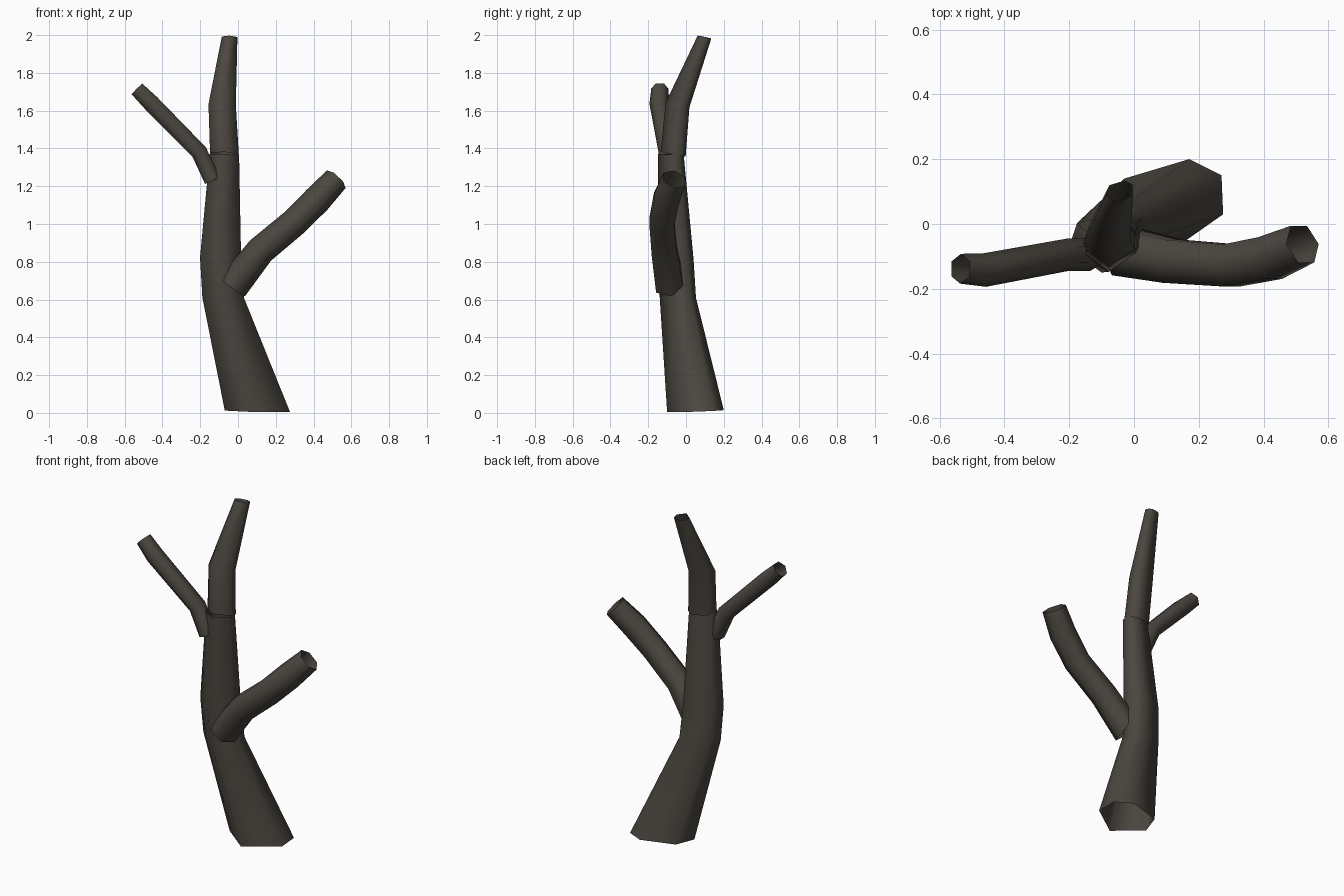
import bpy, math
from mathutils import Vector

if "Cube" in bpy.data.objects:
    bpy.data.objects.remove(bpy.data.objects["Cube"])

bark = bpy.data.materials.new("dark bark")
bark.diffuse_color = (0.07, 0.061, 0.05, 1)
bark.use_nodes = True
bark.node_tree.nodes["Principled BSDF"].inputs["Base Color"].default_value = bark.diffuse_color

# Irregular six-sided trunk outline, relative to its centre
OUTLINE = [(.07, .15), (.17, .10), (.175, -.02), (-.01, -.15), (-.17, -.03), (-.13, .09)]


def skin(name, rings):
    """Join equal-sized rings of points into an open, smooth-shaded tube."""
    n = len(rings[0])
    verts = [p for ring in rings for p in ring]
    faces = [(r * n + i, r * n + (i + 1) % n, (r + 1) * n + (i + 1) % n, (r + 1) * n + i)
             for r in range(len(rings) - 1) for i in range(n)]
    mesh = bpy.data.meshes.new(name)
    mesh.from_pydata(verts, [], faces)
    mesh.materials.append(bark)
    for f in mesh.polygons:
        f.use_smooth = True
    ob = bpy.data.objects.new(name, mesh)
    bpy.context.collection.objects.link(ob)


def trunk(name, stations):
    """Stations: x, y, z, scale, tilt toward the back."""
    rings = []
    for x, y, z, s, tilt in stations:
        order = sorted(OUTLINE, key=lambda p: math.atan2(p[1], p[0]))
        rings.append([(x + px * s, y + py * s, z + tilt * py - 0.02 * px * s) for px, py in order])
    skin(name, rings)


def branch(name, stations, sides=6, turn=0.0):
    """Stations: x, y, z, radius; rings sit square to the path."""
    pts = [Vector(s[:3]) for s in stations]
    rings = []
    for i, s in enumerate(stations):
        d = (pts[min(i + 1, len(pts) - 1)] - pts[max(i - 1, 0)]).normalized()
        u = Vector((0, 1, 0))
        u = (u - d * u.dot(d)).normalized()
        v = d.cross(u)
        rings.append([pts[i] + s[3] * (u * math.cos(a) + v * math.sin(a))
                      for a in (turn + math.tau * k / sides for k in range(sides))])
    skin(name, rings)


# Leaning main trunk
trunk("trunk", [(.10, .05, .01, 1, .04), (-.08, -.043, .61, .64, 0),
                (-.094, -.055, .82, .63, 0), (-.073, -.08, 1.37, .45, 0)])

# Upper trunk, a separate section bending back
trunk("upper_trunk", [(-.073, -.068, 1.37, .44, -.08), (-.085, -.045, 1.63, .42, -.08),
                      (-.045, .098, 1.99, .24, -.05)])

# Lower right branch
branch("right_branch", [(-.03, -.085, .67, .085), (.12, -.115, .86, .077),
                        (.30, -.128, 1.01, .075), (.42, -.105, 1.13, .076),
                        (.52, -.062, 1.237, .068)], turn=math.pi / 6)

# Upper left branch
branch("left_branch", [(-.135, -.095, 1.23, .05), (-.205, -.095, 1.38, .05),
                       (-.46, -.142, 1.64, .052), (-.535, -.138, 1.715, .046)])
